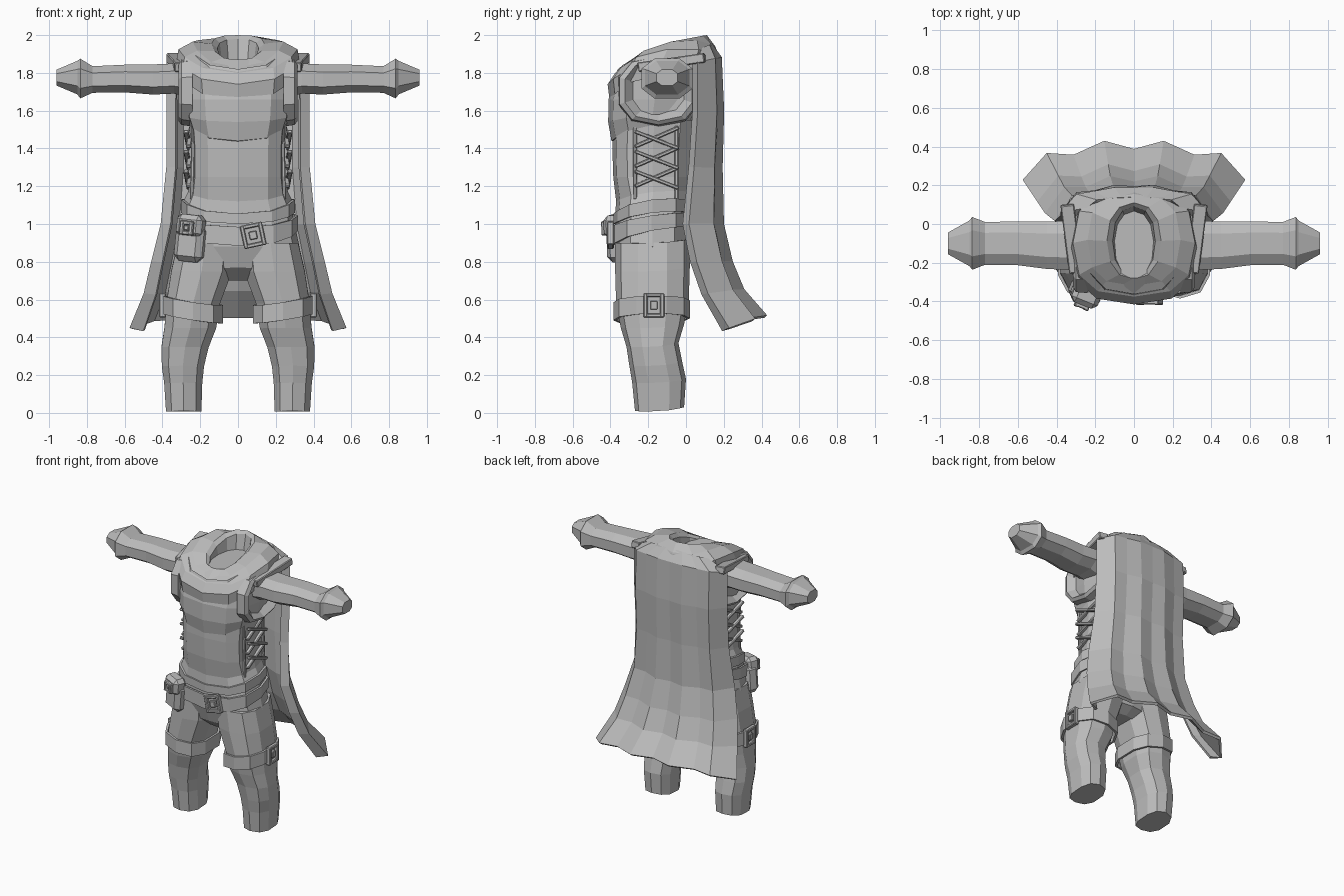
import bpy, bmesh, math
from mathutils import Vector, Matrix

if "Cube" in bpy.data.objects:
    bpy.data.objects.remove(bpy.data.objects["Cube"], do_unlink=True)

grey = bpy.data.materials.new("cloth_grey")
grey.use_nodes = True
colour = (0.5, 0.5, 0.5, 1)
grey.diffuse_color = colour
grey.node_tree.nodes["Principled BSDF"].inputs["Base Color"].default_value = colour


def finish(name, bm):
    bmesh.ops.recalc_face_normals(bm, faces=bm.faces)
    mesh = bpy.data.meshes.new(name)
    bm.to_mesh(mesh)
    bm.free()
    mesh.materials.append(grey)
    ob = bpy.data.objects.new(name, mesh)
    bpy.context.collection.objects.link(ob)
    return ob


def soft(v, p):
    return math.copysign(abs(v) ** p, v)


def ring(hw, yf, yb, zf, zs=None, zb=None, cx=0, n=12, p=0.75, lean=0):
    """Rounded horizontal loop with its own front, side and back heights."""
    zs = zf if zs is None else zs
    zb = zs if zb is None else zb
    pts = []
    for i in range(n):
        a = math.tau * i / n
        c, s = math.cos(a), soft(math.sin(a), p)
        y = (yf + yb) / 2 + (yf - yb) / 2 * soft(c, p)
        z = zs + c * (zf - zb) / 2 + c * c * ((zf + zb) / 2 - zs)
        pts.append((cx + hw * s, y, z + lean * s))
    return pts


def side_ring(x, cy, cz, ry, rz, n=8):
    """Upright loop facing along x."""
    turn = math.pi / n
    return [(x, cy + ry * soft(math.cos(math.tau * i / n + turn), 0.8),
             cz + rz * soft(math.sin(math.tau * i / n + turn), 0.8)) for i in range(n)]


def loft(name, rings, cap=True, closed=False):
    bm = bmesh.new()
    loops = [[bm.verts.new(p) for p in r] for r in rings]
    n = len(loops[0])
    pairs = list(zip(loops, loops[1:]))
    if closed:
        pairs.append((loops[-1], loops[0]))
    for a, b in pairs:
        for i in range(n):
            j = (i + 1) % n
            bm.faces.new((a[i], a[j], b[j], b[i]))
    if cap and not closed:
        bm.faces.new(loops[0])
        bm.faces.new(loops[-1])
    return finish(name, bm)


def band(name, hw, yf, yb, low, high, out=0.015, **kw):
    """Strap loop: low and high are front, side and back heights."""
    inner, outer = (hw - out, yf + out, yb - out), (hw, yf, yb)
    return loft(name, [ring(*inner, *low, **kw), ring(*outer, *low, **kw),
                       ring(*outer, *high, **kw), ring(*inner, *high, **kw)], closed=True)


def box(name, size, matrix, bevel=0.0):
    bm = bmesh.new()
    bmesh.ops.create_cube(bm, size=1, matrix=matrix @ Matrix.Diagonal((*size, 1)))
    if bevel:
        bmesh.ops.bevel(bm, geom=bm.edges[:], offset=bevel, segments=1, affect='EDGES')
    return finish(name, bm)


def place(loc, spin=0, tilt=0):
    return (Matrix.Translation(loc) @ Matrix.Rotation(math.radians(spin), 4, 'Z')
            @ Matrix.Rotation(math.radians(tilt), 4, 'Y'))


def buckle(name, loc, w, h, spin=0, tilt=0):
    """Rectangular frame with a tongue, facing -y before turning."""
    m, t = place(loc, spin, tilt), 0.022
    for s, side in ((-1, "right"), (1, "left")):
        box(f"{name}_{side}_bar", (t, 0.035, h),
            m @ Matrix.Translation((s * (w - t) / 2, 0, 0)), 0.005)
        box(f"{name}_{'top' if s > 0 else 'bottom'}_bar", (w, 0.03, t),
            m @ Matrix.Translation((0, 0, s * (h - t) / 2)), 0.005)
    box(name + "_tongue", (w * 0.35, 0.03, h * 0.35), m, 0.004)


def strip(name, a, b, width=0.028, depth=0.02):
    a, b = Vector(a), Vector(b)
    d = b - a
    m = Matrix.Translation((a + b) / 2) @ d.to_track_quat('Z', 'X').to_matrix().to_4x4()
    box(name, (depth, width, d.length), m, 0.005)


# Fitted bodice, flaring over the hips
loft("bodice", [
    ring(0.29, -0.375, 0.02, 1.05, 1.12, 1.1),
    ring(0.265, -0.37, 0.02, 1.12, 1.17, 1.17),
    ring(0.25, -0.385, 0.03, 1.25, p=0.65),
    ring(0.25, -0.39, 0.04, 1.4, p=0.65),
    ring(0.26, -0.385, 0.05, 1.55, p=0.65)])

# Fuller chest with an overhanging lower edge
loft("chest", [
    ring(0.25, -0.37, 0.03, 1.43, 1.5, 1.53),
    ring(0.26, -0.395, 0.05, 1.44, 1.53, 1.56),
    ring(0.285, -0.412, 0.06, 1.54, 1.58, 1.6),
    ring(0.295, -0.41, 0.08, 1.66),
    ring(0.3, -0.37, 0.1, 1.8),
    ring(0.25, -0.28, 0.1, 1.87)])

# Draped cowl, open at the neck
loft("cowl", [
    ring(0.27, -0.34, 0.1, 1.7, 1.82, 1.75),
    ring(0.315, -0.405, 0.15, 1.66, 1.79, 1.72),
    ring(0.325, -0.415, 0.17, 1.74, 1.87, 1.82),
    ring(0.315, -0.375, 0.18, 1.8, 1.925, 1.88),
    ring(0.24, -0.32, 0.155, 1.83, 1.965, 1.94),
    ring(0.14, -0.285, 0.11, 1.865, 1.955, 2.0, p=0.9),
    ring(0.11, -0.27, 0.09, 1.85, 1.93, 1.98, p=0.9),
    ring(0.09, -0.23, 0.06, 1.76, 1.8, 1.84, p=0.9)])
loft("collar_fold", [
    ring(0.2, -0.36, 0.14, 1.78, 1.9, 1.9),
    ring(0.27, -0.395, 0.16, 1.75, 1.85, 1.86),
    ring(0.25, -0.36, 0.16, 1.82, 1.935, 1.93)], cap=False)

# Hips and the lower hem
loft("hips", [
    ring(0.1, -0.26, -0.08, 0.7),
    ring(0.25, -0.34, -0.01, 0.77, 0.74),
    ring(0.325, -0.375, 0.02, 0.88),
    ring(0.3, -0.375, 0.02, 1.0),
    ring(0.28, -0.36, 0.01, 1.1)])
band("hem", 0.302, -0.385, 0.03, (1.0, 1.06, 1.06), (1.055, 1.13, 1.12))
band("belt", 0.318, -0.4, 0.035, (0.885, 0.965, 0.985), (0.985, 1.045, 1.06))
buckle("belt_buckle", (0.08, -0.4, 0.94), 0.12, 0.125, tilt=-12)

# Belt pouch with a flap and clasp
pouch = place((-0.25, -0.35, 0.9), -22, 6)
box("pouch", (0.16, 0.11, 0.2), pouch, 0.03)
box("pouch_flap", (0.145, 0.1, 0.12), pouch @ Matrix.Translation((0, -0.02, 0.09)), 0.025)
buckle("pouch_clasp", pouch @ Vector((0, -0.072, 0.08)), 0.075, 0.075, -22, 6)

for s, side in ((1, "left"), (-1, "right")):
    # Trouser leg: inner x, outer x, front, back, height
    rings = []
    for xi, xo, yf, yb, z in (
            (0.02, 0.325, -0.375, 0.02, 0.9), (0.025, 0.36, -0.375, 0.02, 0.75),
            (0.09, 0.385, -0.37, 0.015, 0.58), (0.11, 0.395, -0.345, -0.01, 0.45),
            (0.15, 0.41, -0.315, -0.04, 0.35), (0.175, 0.408, -0.3, -0.02, 0.25),
            (0.185, 0.395, -0.285, 0, 0.16), (0.19, 0.385, -0.27, -0.01, 0.01)):
        rings.append(ring((xo - xi) / 2, yf, yb, max(z, 0.005), z, z + 0.02,
                          cx=s * (xi + xo) / 2, n=10, p=0.8))
    loft(side + "_leg", rings)

    # Thigh strap with an outer buckle
    band(side + "_thigh_strap", 0.163, -0.385, 0.02, (0.49, 0.5, 0.5), (0.585, 0.595, 0.595),
         cx=s * 0.237, n=10, p=0.8, lean=s * 0.025)
    buckle(side + "_thigh_buckle", (s * 0.4, -0.17, 0.57), 0.11, 0.13, s * 90)

    # Sleeve with a flared cuff tapering to the tip
    loft(side + "_sleeve", [side_ring(s * x, cy, cz, ry, rz) for x, cy, cz, ry, rz in (
        (0.24, -0.11, 1.76, 0.13, 0.1), (0.34, -0.11, 1.77, 0.135, 0.085),
        (0.45, -0.11, 1.765, 0.13, 0.085), (0.6, -0.1, 1.77, 0.12, 0.078),
        (0.77, -0.1, 1.765, 0.118, 0.075), (0.835, -0.1, 1.77, 0.145, 0.112),
        (0.85, -0.1, 1.775, 0.125, 0.095), (0.96, -0.1, 1.775, 0.06, 0.045))])

    # Padded edge of the armhole
    loft(side + "_armhole", [side_ring(s * x, -0.145, 1.705, ry, rz, 10) for x, ry, rz in (
        (0.24, 0.22, 0.19), (0.3, 0.215, 0.18), (0.315, 0.185, 0.16), (0.27, 0.14, 0.12))])

    # Shoulder drape running from the cowl to the cape
    strip(side + "_shoulder_fold", (s * 0.3, -0.25, 1.83), (s * 0.345, 0.1, 1.88), 0.07, 0.05)

    # Crossed side lacing
    for i in range(3):
        z = 1.2 + 0.105 * i
        strip(f"{side}_lace_up_{i}", (s * 0.262, -0.27, z), (s * 0.245, -0.04, z + 0.1))
        strip(f"{side}_lace_down_{i}", (s * 0.275, -0.27, z + 0.08), (s * 0.258, -0.04, z - 0.01))
    for y in (-0.27, -0.05):
        strip(f"{side}_lacing_edge_{'front' if y < -0.1 else 'back'}",
              (s * 0.245, y, 1.13), (s * 0.235, y, 1.52), 0.02)

# Cape: height, half width, back y, edge y, fold depth, drop at the edge
rows = ((1.95, 0.24, 0.13, 0.08, 0, 0.03), (1.88, 0.37, 0.18, 0.05, 0, 0.03),
        (1.6, 0.37, 0.19, 0.05, 0.005, 0), (1.3, 0.37, 0.18, 0.03, 0.01, 0),
        (1.0, 0.4, 0.185, 0, 0.015, 0), (0.8, 0.45, 0.23, 0.04, 0.02, 0),
        (0.65, 0.49, 0.29, 0.1, 0.025, 0.02), (0.51, 0.565, 0.41, 0.21, 0.03, 0.07))
# Half profile: share of width, share of the way to the edge, fold
profile = ((0, 0.0, -1), (0.27, 0.0, 0.4), (0.55, 0.15, -1), (0.79, 0.25, 0), (1, 0.9, 0), (0.88, 1.05, 0))
half = [(-a, b, c) for a, b, c in profile[:0:-1]] + list(profile)
bm = bmesh.new()
grid = [[bm.verts.new((w * u, yb + (ye - yb) * v + fold * f, z - drop * v)) for u, v, f in half]
        for z, w, yb, ye, fold, drop in rows]
for a, b in zip(grid, grid[1:]):
    for i in range(len(half) - 1):
        bm.faces.new((a[i], b[i], b[i + 1], a[i + 1]))
cape = finish("cape", bm)
thick = cape.modifiers.new("thickness", 'SOLIDIFY')
thick.thickness = 0.02
thick.offset = 0
